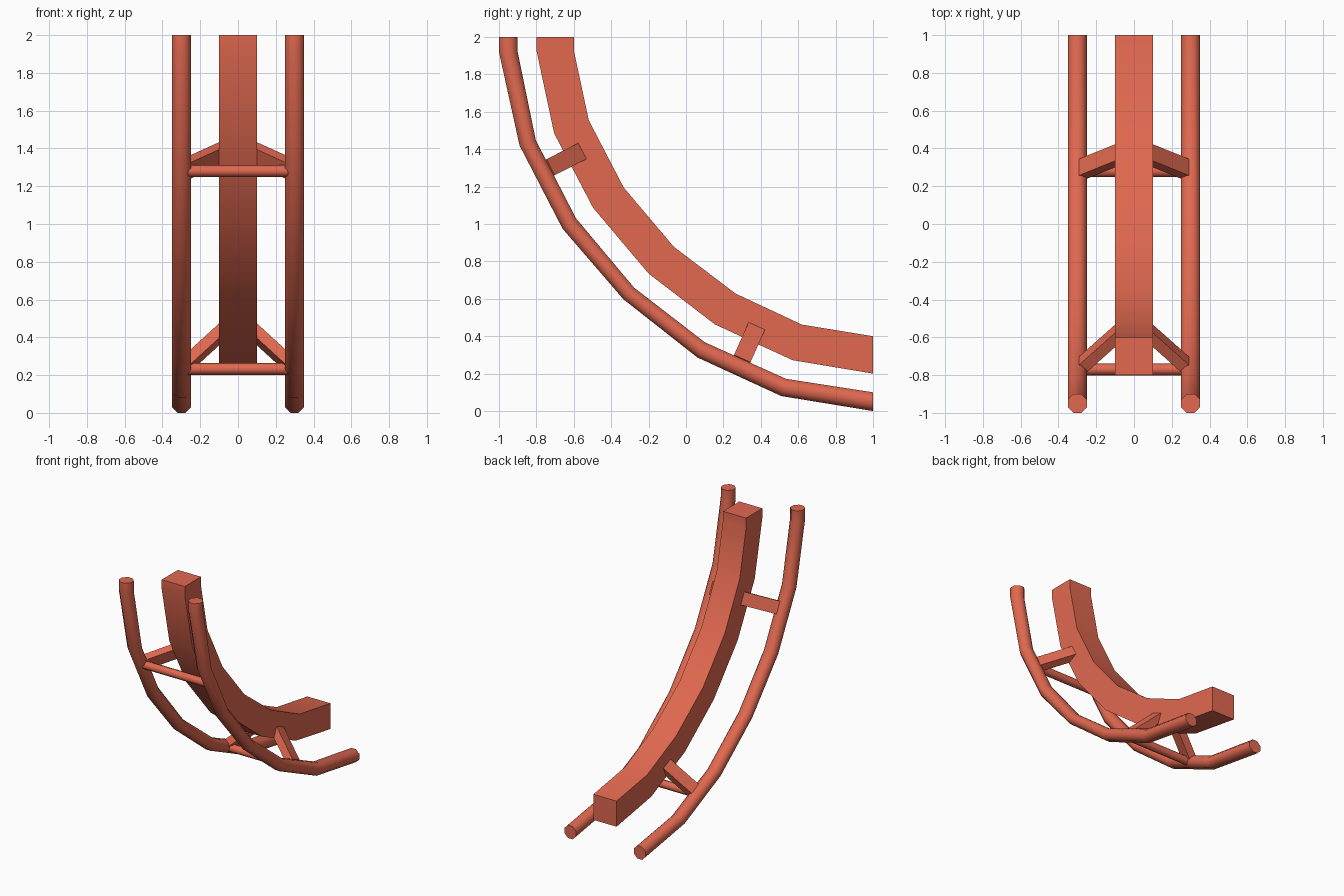
import bpy, math
from mathutils import Vector

if "Cube" in bpy.data.objects:
    bpy.data.objects.remove(bpy.data.objects["Cube"])

red = bpy.data.materials.new("coral_red")
red.diffuse_color = (0.75, 0.14, 0.08, 1)
red.use_nodes = True
red.node_tree.nodes["Principled BSDF"].inputs["Base Color"].default_value = red.diffuse_color


def make(name, verts, faces, smooth=True):
    me = bpy.data.meshes.new(name)
    me.from_pydata([tuple(v) for v in verts], [], faces)
    me.materials.append(red)
    ob = bpy.data.objects.new(name, me)
    bpy.context.collection.objects.link(ob)
    bpy.ops.object.select_all(action='DESELECT')
    ob.select_set(True)
    bpy.context.view_layer.objects.active = ob
    bpy.ops.object.mode_set(mode='EDIT')
    bpy.ops.mesh.select_all(action='SELECT')
    bpy.ops.mesh.normals_make_consistent(inside=False)
    bpy.ops.object.mode_set(mode='OBJECT')
    if smooth:
        bpy.ops.object.shade_smooth_by_angle(angle=math.radians(50))
    return ob


def loft(name, rings):
    """Skin a list of equal rings and cap both ends."""
    n = len(rings[0])
    verts = [v for r in rings for v in r]
    faces = [(i * n + j, i * n + (j + 1) % n, (i + 1) * n + (j + 1) % n, (i + 1) * n + j)
             for i in range(len(rings) - 1) for j in range(n)]
    faces += [tuple(range(n)), tuple(range(len(verts) - n, len(verts)))]
    return make(name, verts, faces)


def sweep(name, x, half, outer, inner, sides):
    """Sweep a section between outer and inner side profiles (y, z)."""
    rings = []
    k = 1 / math.cos(math.pi / sides)
    for o, i in zip(outer, inner):
        o, i = Vector((0, *o)), Vector((0, *i))
        c, d = (o + i) / 2, (i - o) / 2
        rings.append([c + d * (k * math.sin(a)) + Vector((x + half * k * math.cos(a), 0, 0))
                      for a in (2 * math.pi * (j + 0.5) / sides for j in range(sides))])
    return loft(name, rings)


# Central box beam
sweep("centre_beam", 0, 0.1,
      [(-0.8, 2), (-0.8, 1.93), (-0.705, 1.485), (-0.497, 1.087), (-0.2, 0.735),
       (0.155, 0.463), (0.57, 0.272), (1, 0.2)],
      [(-0.6, 2), (-0.6, 1.93), (-0.52, 1.555), (-0.333, 1.195), (-0.065, 0.878),
       (0.265, 0.628), (0.62, 0.462), (1, 0.4)], 4)

# Two outer tube rails
for side, s in (("left", -1), ("right", 1)):
    sweep(side + "_rail", s * 0.3, 0.05,
          [(-1, 2), (-1, 1.92), (-0.89, 1.42), (-0.66, 0.975), (-0.335, 0.598),
           (0.06, 0.287), (0.51, 0.08), (1, 0)],
          [(-0.9, 2), (-0.9, 1.92), (-0.803, 1.448), (-0.588, 1.03), (-0.278, 0.66),
           (0.1, 0.368), (0.535, 0.172), (1, 0.1)], 8)

# Cross ties and angled struts, at two stations along the track
X = Vector((1, 0, 0))
stations = (("upper", (0, -0.77, 1.28), (0, 0.89, 0.455)),
            ("lower", (0, 0.28, 0.233), (0, 0.406, 0.914)))
for label, base, n in stations:
    base, n = Vector(base), Vector(n).normalized()
    t = X.cross(n)
    loft(label + "_cross_tie",
         [[base + X * x + (n * math.sin(a) + t * math.cos(a)) * 0.0315
           for a in (math.pi / 4 * (j + 0.5) for j in range(8))] for x in (-0.28, 0.28)])
    for side, s in (("left", -1), ("right", 1)):
        u = (X * s + n).normalized()        # strut thickness direction
        rings = [[base + X * (s * (0.3 - h)) + n * h + u * (0.03 * p) + t * (0.048 * q)
                  for p, q in ((-1, -1), (1, -1), (1, 1), (-1, 1))] for h in (0.031, 0.25)]
        loft(f"{label}_{side}_strut", rings)
